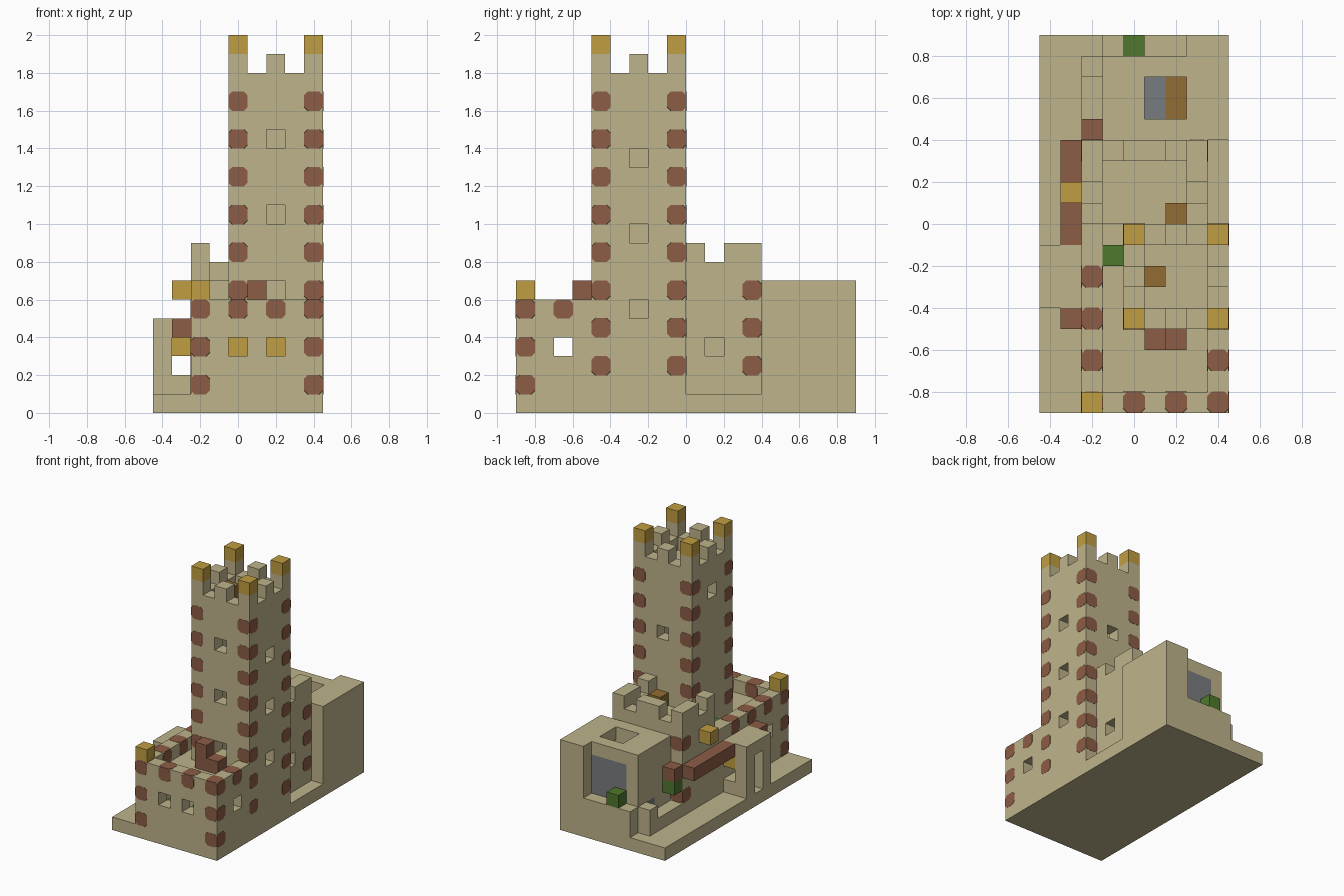
import bpy, bmesh
from mathutils import Matrix, Vector

if "Cube" in bpy.data.objects:
    bpy.data.objects.remove(bpy.data.objects["Cube"])

U = 0.1                                   # size of one building block
ORIGIN = Vector((-0.45, -0.9, 0))


def material(name, colour):
    m = bpy.data.materials.new(name)
    m.use_nodes = True
    m.diffuse_color = (*colour, 1)
    m.node_tree.nodes["Principled BSDF"].inputs["Base Color"].default_value = (*colour, 1)
    return m


stone = material("sandstone", (0.515, 0.456, 0.26))
brick = material("red brick", (0.262, 0.107, 0.061))
gold = material("gold", (0.527, 0.337, 0.054))
green = material("leaf green", (0.08, 0.188, 0.026))
brown = material("brown wood", (0.287, 0.15, 0.032))
grey = material("slate grey", (0.19, 0.2, 0.21))


def box(x, y, z):
    """Set of grid cells; each argument is a single index or an inclusive (first, last)."""
    span = [range(a[0], a[1] + 1) if isinstance(a, tuple) else (a,) for a in (x, y, z)]
    return {(i, j, k) for i in span[0] for j in span[1] for k in span[2]}


def finish(name, bm, mat):
    mesh = bpy.data.meshes.new(name)
    bm.to_mesh(mesh)
    bm.free()
    mesh.materials.append(mat)
    bpy.context.collection.objects.link(bpy.data.objects.new(name, mesh))


def build(name, cells, mat=stone):
    """Skin a set of cells with only its exposed faces."""
    bm = bmesh.new()
    for c in cells:
        for axis in range(3):
            for s in (-1, 1):
                near = list(c)
                near[axis] += s
                if tuple(near) in cells:
                    continue
                n, a, b = Vector(), Vector(), Vector()
                n[axis], a[(axis + 1) % 3], b[(axis + 2) % 3] = s, 1, s
                mid = Vector(c) + Vector((0.5, 0.5, 0.5)) + n / 2
                ring = (-a - b, a - b, a + b, b - a)
                bm.faces.new([bm.verts.new(ORIGIN + U * (mid + r / 2)) for r in ring])
    bmesh.ops.remove_doubles(bm, verts=bm.verts, dist=U / 100)
    finish(name, bm, mat)


def inlays(name, cells):
    """Clipped-corner bricks standing a hair proud of the stone around them."""
    bm = bmesh.new()
    for c in cells:
        mid = ORIGIN + U * (Vector(c) + Vector((0.5, 0.5, 0.5)))
        made = bmesh.ops.create_cube(bm, size=U + 0.003, matrix=Matrix.Translation(mid))
        bmesh.ops.bevel(bm, geom=made["verts"], offset=0.022, segments=1, affect='VERTICES')
    finish(name, bm, brick)


# ground slab
build("base_slab", box((0, 8), (0, 17), 0))

# tall tower: hollow shaft, windows winding round it, crenellated top
tower = box((4, 8), (4, 8), (1, 17)) - box((5, 7), (5, 7), (1, 15)) - box((5, 7), (5, 7), 17)
for k in (6, 10, 14):
    tower -= box(6, 4, k) | box(8, 6, k - 1)
tower -= box(6, 8, 12) | box(4, 6, 15)
corners = [(i, j) for i in (4, 8) for j in (4, 8)]
for i, j in corners + [(6, 4), (6, 8), (4, 6), (8, 6)]:
    tower |= box(i, j, 18)
build("tower", tower)
build("tower_gold_caps", {(i, j, 19) for i, j in corners}, gold)
inlays("tower_corner_bricks", {(i, j, k) for i, j in corners for k in range(2, 17, 2)})
build("tower_hatch", box(5, 6, 17), brown)

# low front hall with a sunken roof and its side wing
hall = box((2, 8), (0, 3), (1, 5)) - box((3, 7), (1, 3), (1, 3)) - box((3, 7), (1, 3), 5)
hall |= box((2, 3), (4, 8), (1, 4)) | box(2, (4, 8), 5)
hall -= box(4, 0, 3) | box(6, 0, 3) | box(8, 2, 3) | box(2, 2, 3)
build("front_hall", hall)
build("hall_gold_cap", box(2, 0, 6), gold)
hall_bricks = {(i, 0, k) for i in (2, 8) for k in (1, 3, 5)}
hall_bricks |= {(4, 0, 5), (6, 0, 5), (8, 2, 5), (2, 2, 5), (2, 4, 5), (2, 6, 5)}
inlays("hall_bricks", hall_bricks)
build("chimney", box(5, 3, (5, 6)) | box(6, 3, 5), brick)
build("hall_lamps", box(4, 3, 3) | box(6, 3, 3), gold)
build("hall_plants", box(4, 1, 2) | box(6, 1, 2), green)
build("roof_plant", box(3, 7, 5), green)

# middle keep with its own battlements
keep = box((2, 7), (9, 12), (1, 7)) - box((3, 6), (10, 11), (1, 5)) - box((3, 6), (9, 11), 7)
keep -= box(7, 10, 3)
for i in (2, 7):
    keep |= box(i, 9, 8) | box(i, (11, 12), 8)
keep |= box((4, 5), 12, 8)
build("keep", keep)
inlays("keep_corner_bricks", {(i, 12, k) for i in (2, 7) for k in (2, 4, 6)})
build("keep_hatch", box(6, 9, 7), brown)
build("keep_lantern", box(1, 10, 6), gold)

# back house with skylight, recessed window and sill
window = box((4, 6), 16, (3, 5))
side_window = box(3, 15, 2)
house = box((3, 8), (13, 16), (1, 6)) - box((4, 7), (14, 15), (1, 5))
house -= box((5, 6), (14, 15), 6) | window | side_window
house |= box((7, 8), 17, (1, 6)) | box((3, 6), 17, (1, 2))
build("back_house", house)
build("house_window", window, grey)
build("house_side_window", side_window, grey)
build("house_bed", box(5, (14, 15), (1, 2)), grey)
build("house_bench", box(6, (14, 15), (1, 2)), brown)
build("sill_plant", box(4, 17, 3), green)
build("garden_wall", box(2, (13, 15), 1) | box(2, 16, (1, 2)))
build("garden_plant", box(2, 13, 3), green)
build("garden_plant_lintel", box(2, 13, 4), brick)

# side gate with slit, lantern and the beam running to the keep
gate = box(0, (5, 7), (1, 4)) | box(1, (5, 7), 4) | box(1, (5, 7), 1)
gate -= box(0, 6, (1, 3))
build("side_gate", gate)
build("gate_beam", box(1, (8, 12), 4), brick)
build("gate_end_brick", box(1, 4, 4), brick)
build("gate_lantern", box(1, 7, 3), gold)
